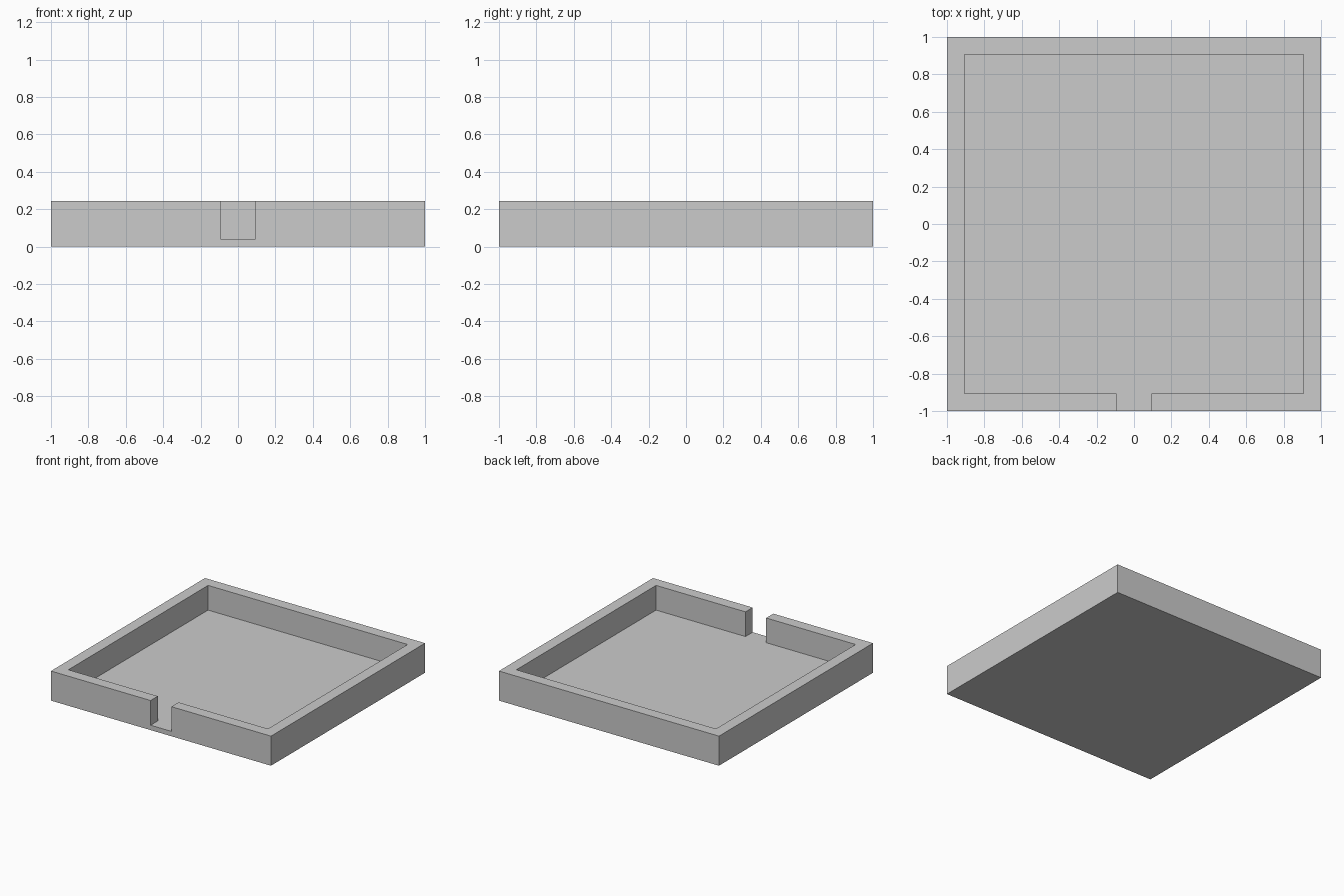
import bpy
import bmesh

cube = bpy.data.objects.get("Cube")
if cube:
    bpy.data.objects.remove(cube, do_unlink=True)

HEIGHT, FLOOR = 0.243, 0.04
INNER, GAP = 0.907, 0.094

grey = bpy.data.materials.new("light grey")
grey.use_nodes = True
colour = (0.6, 0.6, 0.6, 1)
grey.diffuse_color = colour
grey.node_tree.nodes["Principled BSDF"].inputs["Base Color"].default_value = colour


def prism(name, outline, bottom, top):
    """Extrude a flat outline from bottom to top."""
    bm = bmesh.new()
    face = bm.faces.new([bm.verts.new((x, y, bottom)) for x, y in outline])
    raised = bmesh.ops.extrude_face_region(bm, geom=[face])["geom"]
    verts = [v for v in raised if isinstance(v, bmesh.types.BMVert)]
    bmesh.ops.translate(bm, verts=verts, vec=(0, 0, top - bottom))
    bmesh.ops.recalc_face_normals(bm, faces=bm.faces)
    mesh = bpy.data.meshes.new(name)
    bm.to_mesh(mesh)
    bm.free()
    mesh.materials.append(grey)
    obj = bpy.data.objects.new(name, mesh)
    bpy.context.collection.objects.link(obj)
    return obj


# Solid square block
tray = prism("walled_tray", [(-1, -1), (1, -1), (1, 1), (-1, 1)], 0, HEIGHT)

# Hollow and front doorway, cut together as one keyhole outline
half = [(GAP, -1.2), (GAP, -INNER), (INNER, -INNER), (INNER, INNER)]
keyhole = half + [(-x, y) for x, y in reversed(half)]
cutter = prism("hollow_cutter", keyhole, FLOOR, HEIGHT + 0.2)
cutter.hide_render = True

cut = tray.modifiers.new("hollow", "BOOLEAN")
cut.operation = "DIFFERENCE"
cut.solver = "EXACT"
cut.object = cutter
bpy.context.view_layer.objects.active = tray
bpy.ops.object.modifier_apply(modifier=cut.name)
bpy.data.objects.remove(cutter, do_unlink=True)
